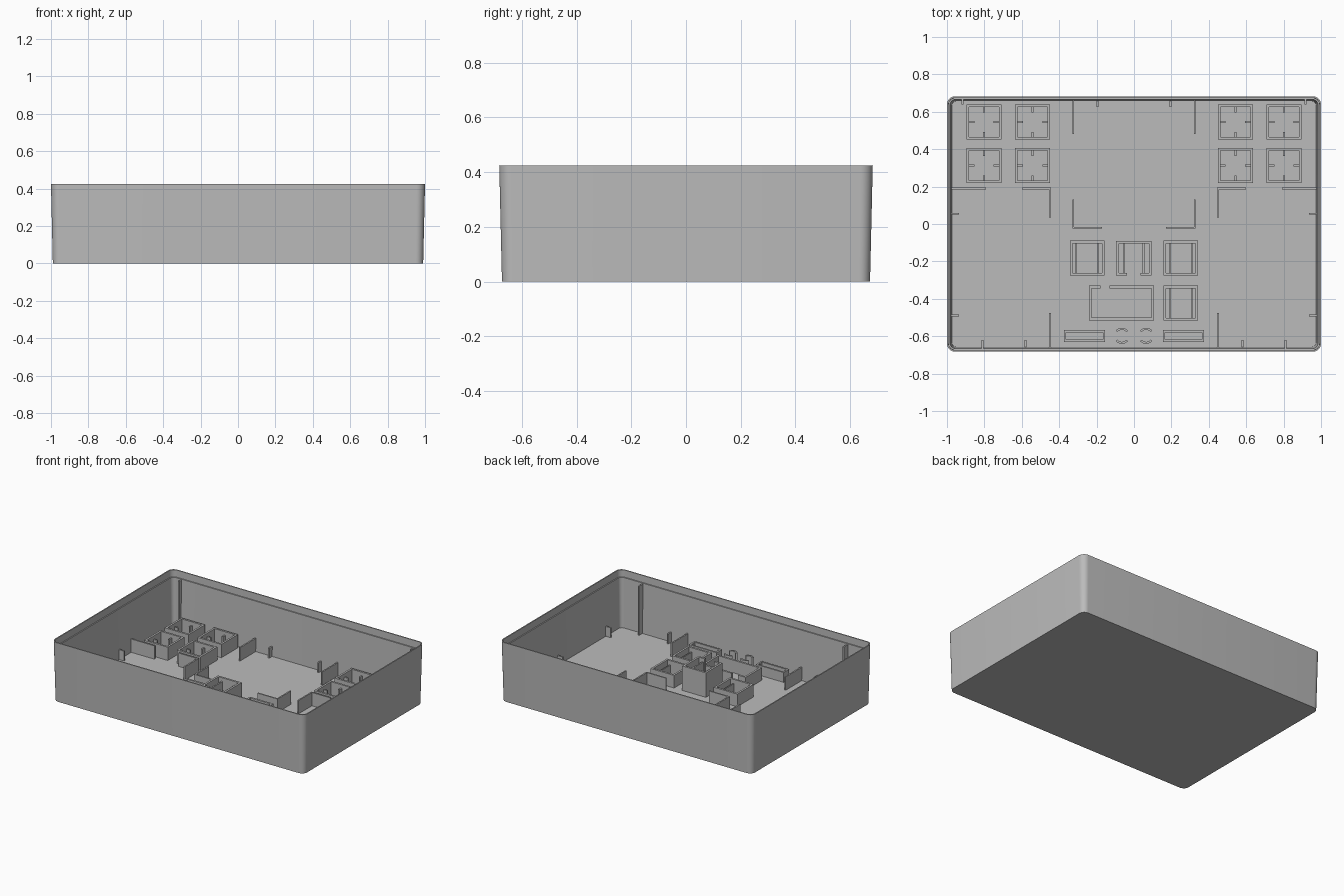
import bpy, bmesh, math

cube = bpy.data.objects.get("Cube")
if cube:
    bpy.data.objects.remove(cube, do_unlink=True)

grey = bpy.data.materials.new("plain_grey")
grey.use_nodes = True
grey.diffuse_color = (0.5, 0.5, 0.5, 1)
grey.node_tree.nodes["Principled BSDF"].inputs["Base Color"].default_value = (0.5, 0.5, 0.5, 1)

FLOOR = 0.02      # top of the tray floor
BASE = 0.012      # parts sink slightly into the floor
T = 0.014         # thickness of pocket walls
R = 0.01          # thickness of ribs


def finish(name, bm, smooth=False):
    bmesh.ops.recalc_face_normals(bm, faces=bm.faces)
    mesh = bpy.data.meshes.new(name)
    bm.to_mesh(mesh)
    bm.free()
    mesh.materials.append(grey)
    obj = bpy.data.objects.new(name, mesh)
    bpy.context.collection.objects.link(obj)
    if smooth:
        bpy.ops.object.select_all(action='DESELECT')
        obj.select_set(True)
        bpy.context.view_layer.objects.active = obj
        bpy.ops.object.shade_smooth_by_angle(angle=math.radians(30))
    return obj


def block(bm, x0, x1, y0, y1, h):
    """Upright block standing on the floor."""
    verts = bmesh.ops.create_cube(bm, size=1)["verts"]
    top = FLOOR + h
    for v in verts:
        v.co.x = x1 if v.co.x > 0 else x0
        v.co.y = y1 if v.co.y > 0 else y0
        v.co.z = top if v.co.z > 0 else BASE


def blocks(name, items, mirrored=False):
    bm = bmesh.new()
    for x0, x1, y0, y1, h in items:
        block(bm, x0, x1, y0, y1, h)
        if mirrored:
            block(bm, -x1, -x0, y0, y1, h)
    return finish(name, bm)


def pocket(x0, x1, y0, y1, h, t=T, back=True, front=True):
    """Walls of an open-topped rectangular pocket."""
    walls = [(x0, x0 + t, y0, y1, h), (x1 - t, x1, y0, y1, h)]
    if back:
        walls.append((x0 + t, x1 - t, y1 - t, y1, h))
    if front:
        walls.append((x0 + t, x1 - t, y0, y0 + t, h))
    return walls


# Tray shell: rounded outlines joined from the outer base up and down inside
def outline(bm, half_x, half_y, radius, z, steps=8):
    ring = []
    for q, (sx, sy) in enumerate(((1, 1), (-1, 1), (-1, -1), (1, -1))):
        for i in range(steps + 1):
            a = math.radians(90) * (q + i / steps)
            ring.append(bm.verts.new((sx * (half_x - radius) + radius * math.cos(a),
                                      sy * (half_y - radius) + radius * math.sin(a), z)))
    return ring


bm = bmesh.new()
profile = [(0, 0, 0.040), (0.010, 0.425, 0.045), (0.002, 0.425, 0.038),
           (0.001, 0.375, 0.037), (-0.007, 0.375, 0.030), (-0.016, FLOOR, 0.025)]
rings = [outline(bm, 0.99 + d, 0.673 + d, r, z) for d, z, r in profile]
for a, b in zip(rings, rings[1:]):
    for i in range(len(a)):
        j = (i + 1) % len(a)
        bm.faces.new((a[i], a[j], b[j], b[i]))
bm.faces.new(rings[0][::-1])
bm.faces.new(rings[-1])
finish("tray_shell", bm, smooth=True)

# Square pockets in the back corners, with a small rib at each wall middle
items = []
for cx in (0.542, 0.802):
    for cy in (0.545, 0.312):
        s, w, rib = 0.094, 0.005, 0.028
        items += pocket(cx - s, cx + s, cy - s, cy + s, 0.095)
        n = s - T
        items += [(cx - w, cx + w, cy + n - rib, cy + n, 0.07),
                  (cx - w, cx + w, cy - n, cy - n + rib, 0.07),
                  (cx - n, cx - n + rib, cy - w, cy + w, 0.07),
                  (cx + n - rib, cx + n, cy - w, cy + w, 0.07)]
blocks("corner_pockets", items, mirrored=True)

# Middle pockets with two inner rails
def railed_pocket(cx, cy):
    s = 0.093
    walls = pocket(cx - s, cx + s, cy - s, cy + s, 0.09)
    for x in (cx - 0.058, cx + 0.058):
        walls.append((x - 0.004, x + 0.004, cy - s + T, cy + s - T, 0.06))
    return walls


blocks("railed_pockets", railed_pocket(-0.25, -0.182) + railed_pocket(0.25, -0.182)
       + railed_pocket(0.25, -0.423))

# Tall centre pocket, open in the middle of its front
items = pocket(-0.095, 0.093, -0.275, -0.09, 0.175, front=False)
for x0, x1 in ((-0.081, -0.038), (0.036, 0.079)):
    items.append((x0, x1, -0.275, -0.275 + T, 0.175))
for x in (-0.053, 0.051):
    items.append((x - 0.005, x + 0.005, -0.261, -0.104, 0.15))
blocks("tall_pocket", items)

# Wide pocket with a gap in its back wall
items = pocket(-0.24, 0.107, -0.515, -0.33, 0.09, back=False)
items += [(-0.226, -0.18, -0.33 - T, -0.33, 0.09), (-0.13, 0.093, -0.33 - T, -0.33, 0.09)]
blocks("wide_pocket", items)

# Narrow pockets along the front
blocks("narrow_pockets", pocket(0.155, 0.375, -0.63, -0.567, 0.07, t=0.012), mirrored=True)

# Curved clips holding round parts
bm = bmesh.new()
for cx in (-0.065, 0.065):
    for mid in (90, 270):
        rows = []
        for i in range(9):
            a = math.radians(mid - 50 + 100 * i / 8)
            rows.append([bm.verts.new((cx + r * math.cos(a), -0.598 + r * math.sin(a), z))
                         for r, z in ((0.032, BASE), (0.043, BASE),
                                      (0.043, FLOOR + 0.08), (0.032, FLOOR + 0.08))])
        for a, b in zip(rows, rows[1:]):
            for k in range(4):
                bm.faces.new((a[k], a[(k + 1) % 4], b[(k + 1) % 4], b[k]))
        bm.faces.new(rows[0])
        bm.faces.new(rows[-1])
finish("round_clips", bm, smooth=True)

# Partition corners and long ribs
blocks("partitions", [
    (0.445, 0.445 + R, 0.035, 0.195, 0.095),
    (0.445 + R, 0.60, 0.195 - R, 0.195, 0.095),
    (0.79, 0.983, 0.185, 0.195, 0.095),
    (0.32, 0.32 + R, -0.025, 0.13, 0.095),
    (0.17, 0.32, -0.025, -0.025 + R, 0.095),
    (0.32, 0.32 + R, 0.48, 0.665, 0.095),
    (0.445, 0.445 + R, -0.665, -0.475, 0.095)], mirrored=True)

# Short ribs on the walls
blocks("short_wall_ribs", [
    (0.19, 0.19 + R, 0.625, 0.665, 0.07),
    (0.575, 0.575 + R, -0.665, -0.62, 0.07),
    (0.935, 0.982, 0.05, 0.05 + R, 0.07),
    (0.935, 0.982, -0.495, -0.485, 0.07)], mirrored=True)

# Tall ribs reaching up to the rim step
blocks("tall_wall_ribs", [
    (0.912, 0.922, 0.64, 0.668, 0.35),
    (0.805, 0.815, -0.668, -0.62, 0.35)], mirrored=True)
